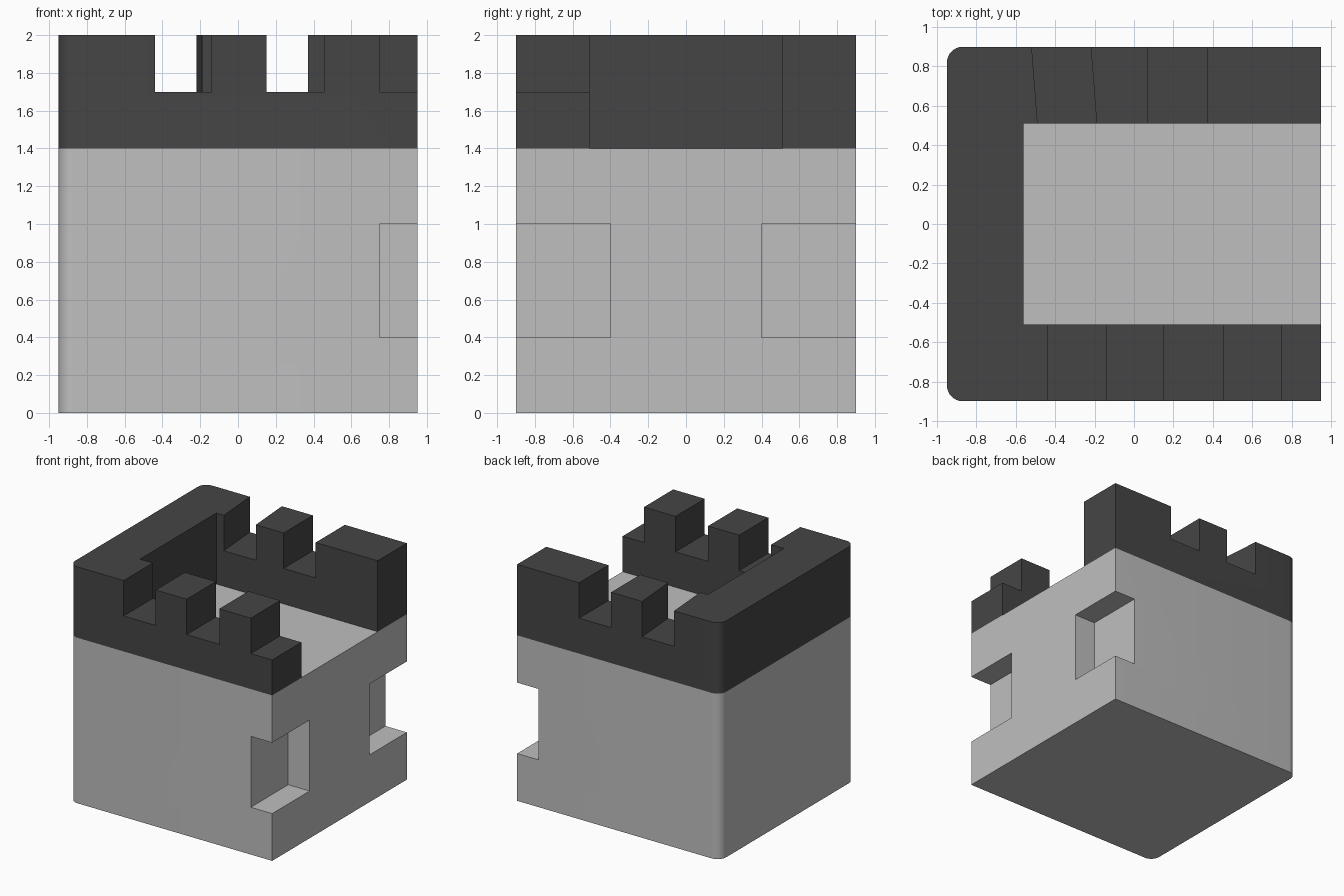
import bpy, bmesh
from math import sin, cos, pi, radians

cube = bpy.data.objects.get("Cube")
if cube:
    bpy.data.objects.remove(cube, do_unlink=True)

HX, HY, R = 0.95, 0.9, 0.08          # half sizes and corner radius
BODY_TOP, NOTCH_Z, TOP = 1.4, 1.7, 2.0
INNER_X, INNER_Y = -0.56, 0.51


def material(name, value):
    m = bpy.data.materials.new(name)
    m.use_nodes = True
    colour = (value, value, value, 1)
    m.diffuse_color = colour
    m.node_tree.nodes["Principled BSDF"].inputs["Base Color"].default_value = colour
    return m


def prism(name, outline, z0, z1, mat=None):
    """Extrude a counter-clockwise outline from z0 to z1."""
    bm = bmesh.new()
    base = bm.faces.new([bm.verts.new((x, y, z0)) for x, y in outline])
    up = bmesh.ops.extrude_face_region(bm, geom=[base])["geom"]
    bmesh.ops.translate(bm, vec=(0, 0, z1 - z0),
                        verts=[v for v in up if isinstance(v, bmesh.types.BMVert)])
    bmesh.ops.recalc_face_normals(bm, faces=bm.faces)
    me = bpy.data.meshes.new(name)
    bm.to_mesh(me)
    bm.free()
    ob = bpy.data.objects.new(name, me)
    bpy.context.collection.objects.link(ob)
    if mat:
        me.materials.append(mat)
    return ob


def rect(x0, x1, y0, y1, skew=0):
    """Rectangle whose low-y side is shifted by skew in x."""
    return [(x0 + skew, y0), (x1 + skew, y0), (x1, y1), (x0, y1)]


def carve(ob, cutters):
    """Subtract each cutter, then discard it."""
    bpy.ops.object.select_all(action='DESELECT')
    bpy.context.view_layer.objects.active = ob
    ob.select_set(True)
    for c in cutters:
        c.hide_render = True
        mod = ob.modifiers.new("cut", 'BOOLEAN')
        mod.operation, mod.solver, mod.object = 'DIFFERENCE', 'EXACT', c
        bpy.ops.object.modifier_apply(modifier=mod.name)
        bpy.data.objects.remove(c, do_unlink=True)
    bpy.ops.object.shade_smooth_by_angle(angle=radians(30))


# Footprint with both corners on the -x side rounded
arc = [(R * cos(a), R * sin(a)) for a in [pi / 2 * (1 + i / 8) for i in range(9)]]
back_corner = [(-HX + R + x, HY - R + y) for x, y in arc]
front_corner = [(x, -y) for x, y in reversed(back_corner)]
footprint = [(HX, -HY), (HX, HY)] + back_corner + front_corner

light = material("light grey stone", 0.52)
dark = material("dark grey stone", 0.06)

# Tower block with a pocket at each +x corner
body = prism("tower_body", footprint, 0, BODY_TOP, light)
carve(body, [prism("pocket_cutter", rect(0.75, 1.1, *ys), 0.4, 1.0)
             for ys in ((-1.1, -0.4), (0.4, 1.1))])

# U-shaped parapet, open on the +x side, with crenels front and back
parapet = prism("parapet_wall", footprint, BODY_TOP, TOP, dark)
court = prism("court_cutter", rect(INNER_X, 1.2, -INNER_Y, INNER_Y), 1.2, 2.2)
crenels = [rect(x0, x1, -1.1, -0.45) for x0, x1 in
           ((-0.44, -0.14), (0.15, 0.455), (0.75, 1.1))]
crenels += [rect(-0.535, -0.235, 0.45, 1.1, skew=0.05), rect(0.07, 0.37, 0.45, 1.1)]
carve(parapet, [court] + [prism("crenel_cutter", c, NOTCH_Z, 2.2) for c in crenels])
